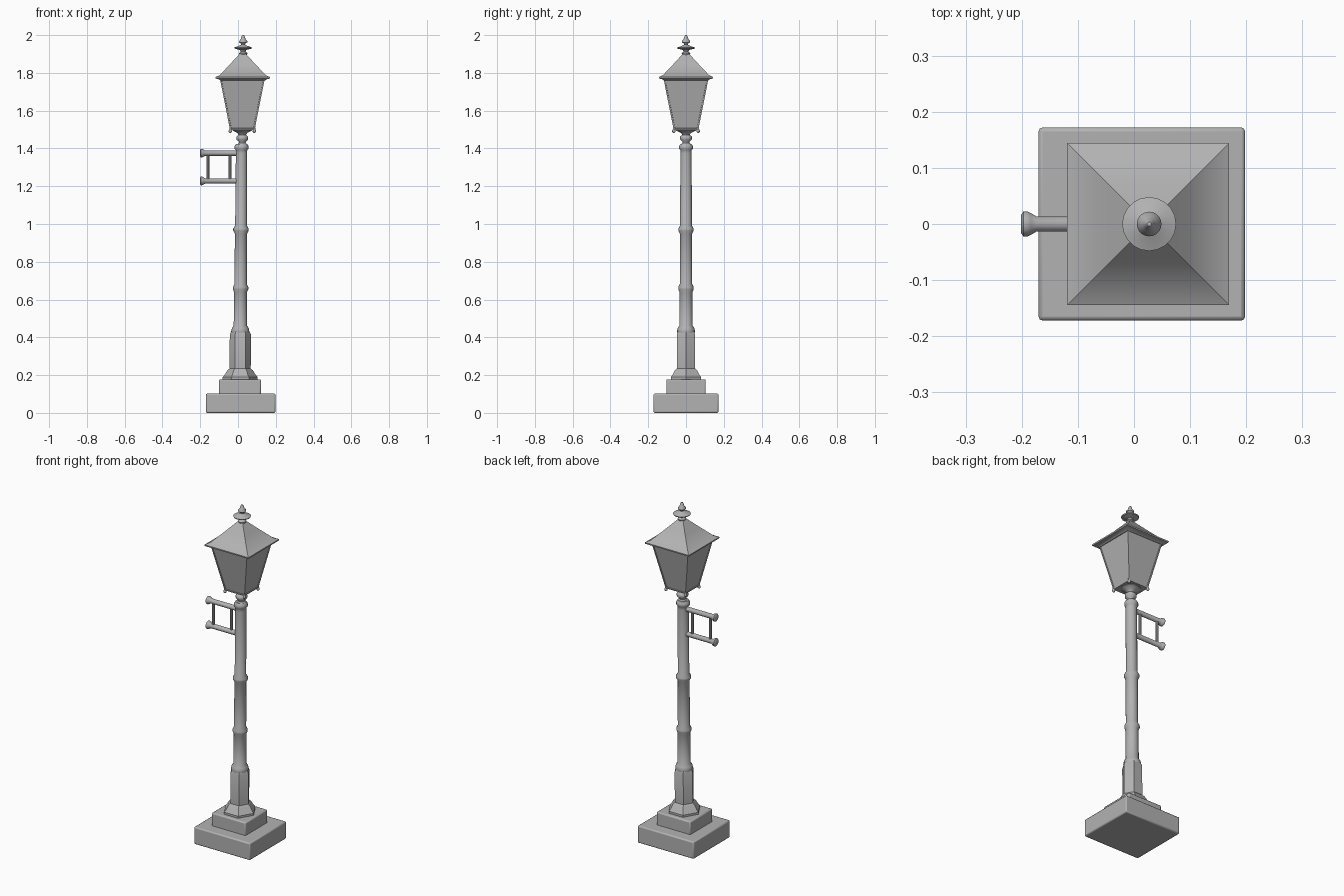
import bpy, bmesh, math
from mathutils import Matrix, Vector

if "Cube" in bpy.data.objects:
    bpy.data.objects.remove(bpy.data.objects["Cube"])

grey = bpy.data.materials.new("cast grey")
grey.diffuse_color = (0.45, 0.45, 0.45, 1)
grey.use_nodes = True
grey.node_tree.nodes["Principled BSDF"].inputs["Base Color"].default_value = grey.diffuse_color


def finish(bm, name, angle=30, bevel=0):
    bmesh.ops.recalc_face_normals(bm, faces=bm.faces)
    me = bpy.data.meshes.new(name)
    bm.to_mesh(me)
    bm.free()
    me.materials.append(grey)
    ob = bpy.data.objects.new(name, me)
    bpy.context.collection.objects.link(ob)
    bpy.ops.object.select_all(action='DESELECT')
    ob.select_set(True)
    bpy.context.view_layer.objects.active = ob
    bpy.ops.object.shade_smooth_by_angle(angle=math.radians(angle))
    if bevel:
        m = ob.modifiers.new("soft edges", 'BEVEL')
        m.width, m.segments = bevel, 2
    return ob


def stack(name, profile, sides, turn=0, matrix=Matrix(), lean=(0, 0), angle=30):
    """Stacked rings from (radius, height) pairs; lean = centre x at z 0 and slope."""
    bm = bmesh.new()
    rings = []
    for r, z in profile:
        cx = lean[0] + lean[1] * z
        rings.append([bm.verts.new(matrix @ Vector((
            cx + r * math.cos(turn + math.tau * i / sides),
            r * math.sin(turn + math.tau * i / sides), z))) for i in range(sides)])
    for a, b in zip(rings, rings[1:]):
        for i in range(sides):
            j = (i + 1) % sides
            bm.faces.new((a[i], a[j], b[j], b[i]))
    bm.faces.new(rings[0])
    bm.faces.new(rings[-1])
    return finish(bm, name, angle)


def block(name, x0, x1, y, z0, z1):
    bm = bmesh.new()
    bmesh.ops.create_cube(bm, size=1, matrix=Matrix.Translation(((x0 + x1) / 2, 0, (z0 + z1) / 2))
                          @ Matrix.Diagonal((x1 - x0, 2 * y, z1 - z0, 1)))
    return finish(bm, name, 30, 0.007)


# Stepped square base
block("base_slab", -0.17, 0.198, 0.172, 0, 0.102)
block("base_step", -0.101, 0.122, 0.104, 0.095, 0.178)

# Hexagonal pedestal with flared foot
stack("pedestal", [(0.092, 0.17), (0.092, 0.19), (0.083, 0.20), (0.068, 0.225), (0.056, 0.235),
                   (0.056, 0.415), (0.046, 0.435)], 6, lean=(0.01, 0.006))

# Round tapering shaft with collars, leaning very slightly
LEAN = (0.009, 0.007)
shaft = [(0.040, 0.40), (0.048, 0.432), (0.044, 0.45), (0.035, 0.462)]
for z, below, above in ((0.66, 0.034, 0.033), (0.97, 0.032, 0.031)):
    shaft += [(below, z - 0.022), (0.041, z - 0.005), (0.041, z + 0.005), (above, z + 0.022)]
shaft += [(0.030, 1.375), (0.030, 1.39), (0.037, 1.398), (0.037, 1.412), (0.029, 1.424)]
stack("shaft", shaft, 20, lean=LEAN, angle=50)

# Neck and cup below the lantern
CX = 0.023
neck = [(0.028, 1.42), (0.018, 1.43), (0.019, 1.436), (0.031, 1.447), (0.031, 1.462),
        (0.020, 1.472), (0.026, 1.482), (0.052, 1.495), (0.054, 1.505)]
stack("neck", neck, 20, lean=(CX, 0), angle=50)

# Tapered four-sided lantern with slightly sunk panes
R2 = math.sqrt(2)
bm = bmesh.new()
levels = []
for h, z in ((0.065, 1.498), (0.120, 1.775)):
    levels.append([bm.verts.new((CX + h * sx, h * sy, z))
                   for sx, sy in ((-1, -1), (1, -1), (1, 1), (-1, 1))])
low, top = levels
walls = [bm.faces.new((low[i], low[(i + 1) % 4], top[(i + 1) % 4], top[i])) for i in range(4)]
bm.faces.new(low)
bm.faces.new(top)
bmesh.ops.recalc_face_normals(bm, faces=bm.faces)
bmesh.ops.inset_individual(bm, faces=walls, thickness=0.010, depth=0)
bmesh.ops.inset_individual(bm, faces=walls, thickness=0.001, depth=-0.003)
finish(bm, "lantern", 15)

# Small feet at the lantern's lower corners
for i, (sx, sy) in enumerate(((-1, -1), (1, -1), (1, 1), (-1, 1))):
    foot = [(0.003, 1.482), (0.009, 1.488), (0.009, 1.494), (0.005, 1.502), (0.005, 1.512)]
    stack(f"lantern_foot_{i}", foot, 8, matrix=Matrix.Translation((CX + 0.064 * sx, 0.064 * sy, 0)),
          angle=50)

# Pyramid roof with flared eaves
roof = [(0.118, 1.760), (0.126, 1.766), (0.143, 1.770), (0.144, 1.778), (0.122, 1.788),
        (0.070, 1.843), (0.024, 1.893), (0.016, 1.902)]
stack("roof", [(h * R2, z) for h, z in roof], 4, turn=math.pi / 4, lean=(CX + 0.002, 0), angle=25)

# Turned finial
finial = [(0.020, 1.895), (0.023, 1.904), (0.013, 1.913), (0.016, 1.921), (0.046, 1.929),
          (0.048, 1.934), (0.022, 1.943), (0.010, 1.950), (0.012, 1.956), (0.022, 1.962),
          (0.022, 1.968), (0.013, 1.978), (0.009, 1.992), (0.004, 2.0)]
stack("finial", finial, 20, lean=(CX + 0.004, 0), angle=50)

# Side bracket: two arms with end knobs, joined by two thin uprights
for label, z in (("upper", 1.375), ("lower", 1.228)):
    arm = [(0.014, -0.01), (0.014, 0.174), (0.020, 0.184), (0.023, 0.190), (0.023, 0.197),
           (0.017, 0.201)]
    stack(f"{label}_arm", arm, 14,
          matrix=Matrix.Translation((0, 0, z)) @ Matrix.Rotation(-math.pi / 2, 4, 'Y'), angle=50)
for label, x in (("outer", -0.160), ("inner", -0.042)):
    stack(f"{label}_upright", [(0.008, 1.228), (0.008, 1.375)], 10,
          matrix=Matrix.Translation((x, 0, 0)))
